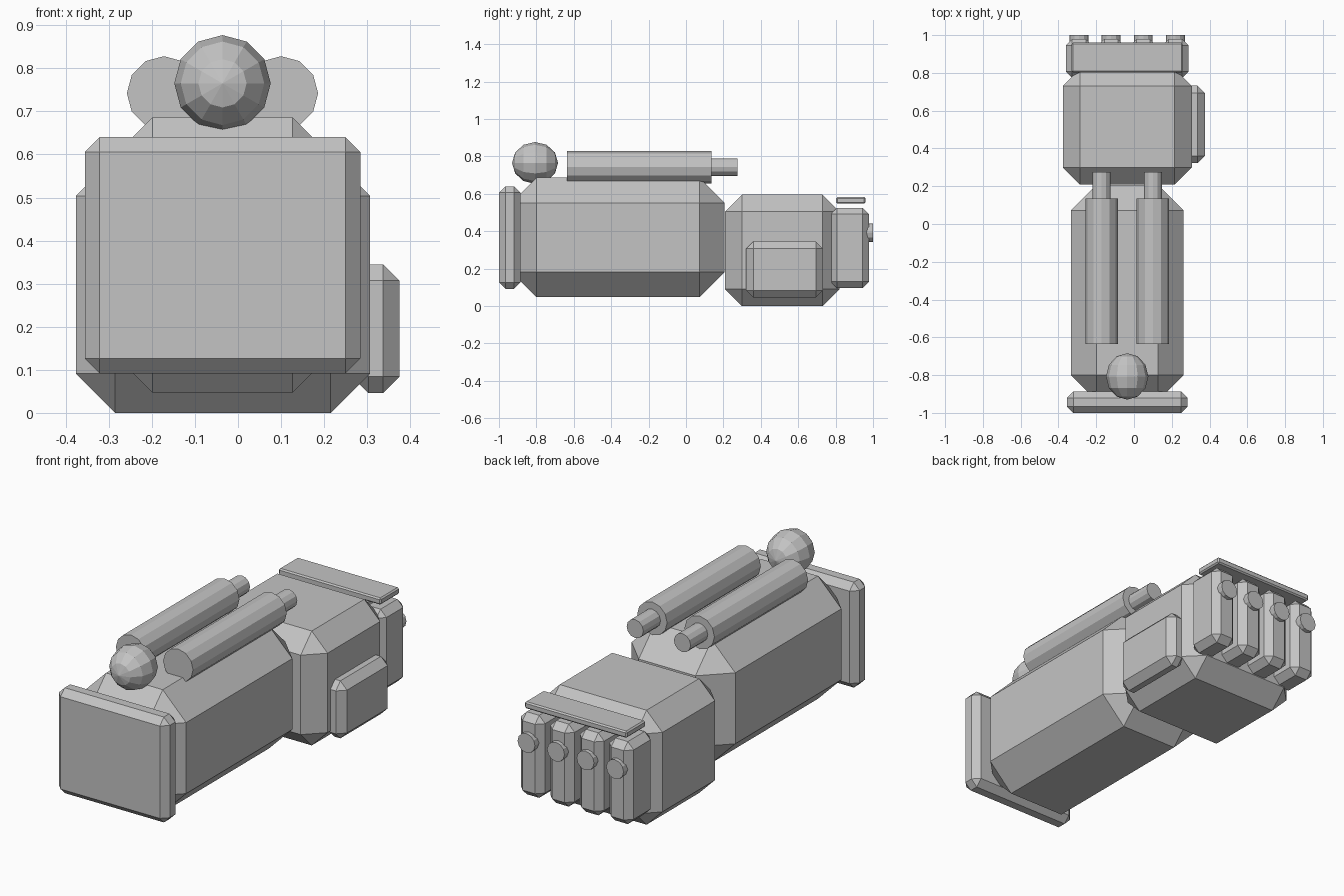
import bpy, bmesh, math
from mathutils import Matrix, Vector

if "Cube" in bpy.data.objects:
    bpy.data.objects.remove(bpy.data.objects["Cube"])

grey = bpy.data.materials.new("plain grey")
grey.diffuse_color = (0.55, 0.55, 0.55, 1)
grey.use_nodes = True
grey.node_tree.nodes["Principled BSDF"].inputs["Base Color"].default_value = grey.diffuse_color


def finish(bm, name):
    bmesh.ops.recalc_face_normals(bm, faces=bm.faces)
    mesh = bpy.data.meshes.new(name)
    bm.to_mesh(mesh)
    bm.free()
    mesh.materials.append(grey)
    ob = bpy.data.objects.new(name, mesh)
    bpy.context.collection.objects.link(ob)
    return ob


def chamfer_box(name, lo, hi, cut):
    lo, hi = Vector(lo), Vector(hi)
    bm = bmesh.new()
    m = Matrix.Translation((lo + hi) / 2) @ Matrix.Diagonal((*(hi - lo), 1))
    bmesh.ops.create_cube(bm, size=1, matrix=m)
    bmesh.ops.bevel(bm, geom=bm.edges[:], offset=cut, segments=1,
                    affect='EDGES', profile=0.5)
    return finish(bm, name)


def rod(name, x, z, y0, y1, r):
    # 12-sided cylinder lying along y
    bm = bmesh.new()
    m = Matrix.Translation((x, (y0 + y1) / 2, z)) @ Matrix.Rotation(math.pi / 2, 4, 'X')
    bmesh.ops.create_cone(bm, cap_ends=True, segments=12, radius1=r, radius2=r,
                          depth=y1 - y0, matrix=m)
    return finish(bm, name)


CX = -0.036  # centre line of the arm

# Cuff, forearm, fist and thumb
chamfer_box("cuff_plate", (-0.355, -1.0, 0.092), (0.284, -0.886, 0.64), 0.034)
chamfer_box("forearm", (-0.334, -0.935, 0.047), (0.262, 0.207, 0.686), 0.135)
chamfer_box("fist", (-0.376, 0.208, 0.0), (0.306, 0.822, 0.595), 0.091)
chamfer_box("thumb", (0.265, 0.322, 0.046), (0.375, 0.732, 0.345), 0.038)

# Fingers with round knuckle studs
for i in range(4):
    x = CX + (i - 1.5) * 0.17
    chamfer_box(f"finger_{i + 1}", (x - 0.07, 0.773, 0.096), (x + 0.07, 0.979, 0.525), 0.034)
    rod(f"knuckle_stud_{i + 1}", x, 0.392, 0.95, 1.0, 0.05)

# Thin guard over the fingers
chamfer_box("knuckle_guard", (-0.33, 0.803, 0.547), (0.258, 0.96, 0.582), 0.007)

# Twin cylinders with pistons on top of the forearm
for side, s in (("left", -1), ("right", 1)):
    x = CX + s * 0.136
    rod(f"{side}_cylinder", x, 0.742, -0.635, 0.135, 0.086)
    rod(f"{side}_piston", x, 0.742, 0.05, 0.276, 0.048)

# Ball behind the cylinders, poles along y
bm = bmesh.new()
bmesh.ops.create_uvsphere(
    bm, u_segments=12, v_segments=6, radius=1,
    matrix=Matrix.Translation((CX, -0.807, 0.765))
    @ Matrix.Diagonal((0.112, 0.123, 0.112, 1))
    @ Matrix.Rotation(math.pi / 2, 4, 'X'))
finish(bm, "rear_ball")
